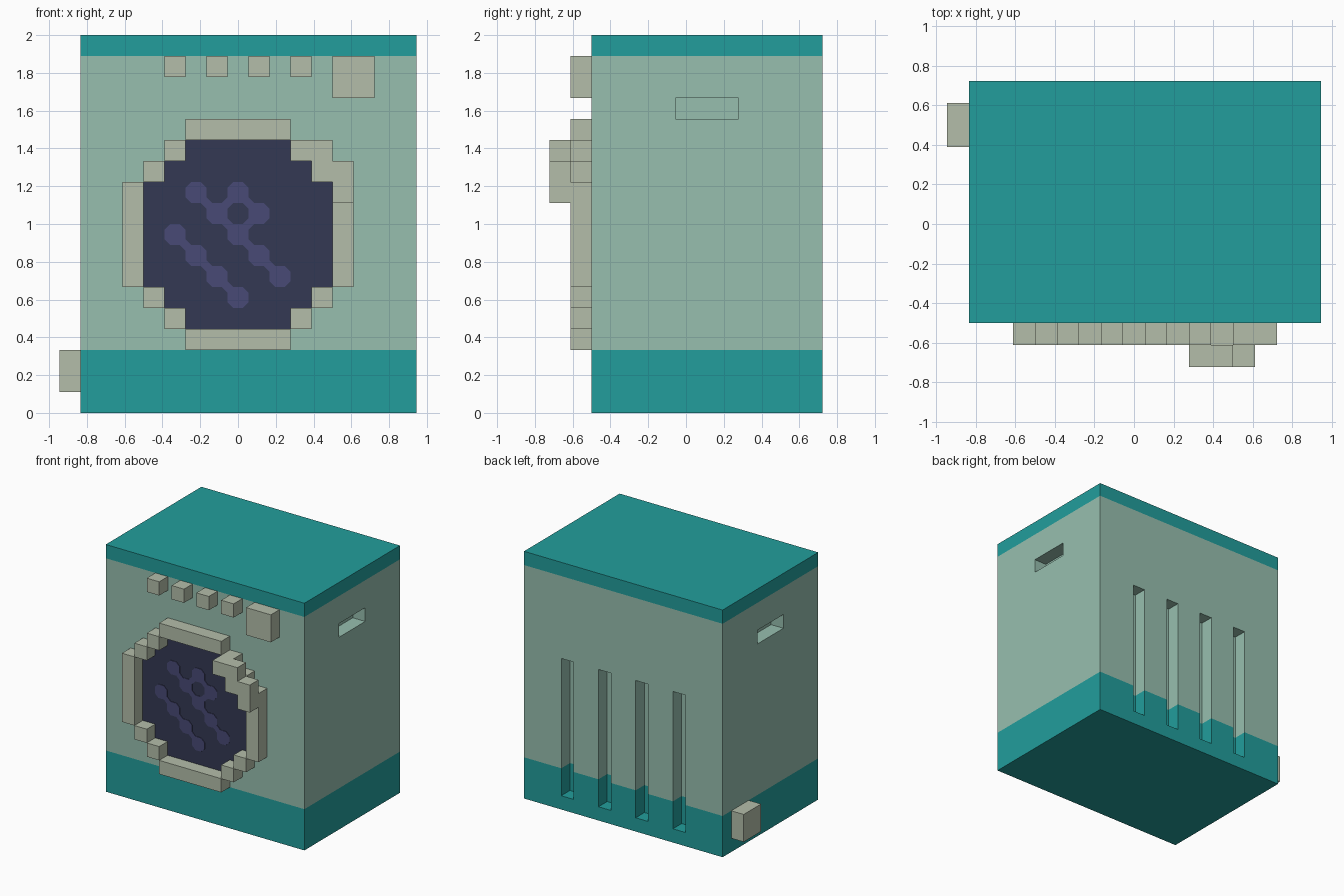
import bpy, bmesh
from mathutils import Vector

cube = bpy.data.objects.get("Cube")
if cube:
    bpy.data.objects.remove(cube, do_unlink=True)

# Everything sits on a block grid: 17 x 13 x 18 cells
U = 2 / 18
ORIGIN = Vector((-8.5 * U, -6.5 * U, 0))
FRONT = 2          # grid row of the cabinet's front face
THIN = 0.004 / U   # plate thickness in cells


def P(x, y, z):
    return ORIGIN + Vector((x, y, z)) * U


def material(name, hex_code):
    srgb = [int(hex_code[i:i + 2], 16) / 255 for i in (0, 2, 4)]
    lin = [c / 12.92 if c <= 0.04045 else ((c + 0.055) / 1.055) ** 2.4 for c in srgb]
    m = bpy.data.materials.new(name)
    m.use_nodes = True
    m.diffuse_color = (*lin, 1)
    bsdf = next(n for n in m.node_tree.nodes if n.type == 'BSDF_PRINCIPLED')
    bsdf.inputs["Base Color"].default_value = (*lin, 1)
    bsdf.inputs["Roughness"].default_value = 0.8
    return m


TEAL = material("teal", "229E9C")
GREEN = material("pale_green", "97BFAF")
BEIGE = material("beige", "B4BEAA")
NAVY = material("navy_glass", "343953")
VIOLET = material("violet_reflection", "484A76")


def add_prism(bm, pts, y0, y1):
    """Extrude an (x, z) outline from y0 to y1."""
    face = bm.faces.new([bm.verts.new(P(x, y0, z)) for x, z in pts])
    ext = bmesh.ops.extrude_face_region(bm, geom=[face])
    verts = [v for v in ext["geom"] if isinstance(v, bmesh.types.BMVert)]
    bmesh.ops.translate(bm, verts=verts, vec=(0, (y1 - y0) * U, 0))


def add_box(bm, x0, x1, y0, y1, z0, z1):
    add_prism(bm, [(x0, z0), (x1, z0), (x1, z1), (x0, z1)], y0, y1)


def finish(name, bm, *mats):
    bmesh.ops.recalc_face_normals(bm, faces=bm.faces)
    me = bpy.data.meshes.new(name)
    bm.to_mesh(me)
    bm.free()
    for m in mats:
        me.materials.append(m)
    ob = bpy.data.objects.new(name, me)
    bpy.context.collection.objects.link(ob)
    return ob


def box(name, *dims, mat=BEIGE):
    bm = bmesh.new()
    add_box(bm, *dims)
    return finish(name, bm, mat)


# Cabinet with back vents and side hand slots cut one cell deep
cabinet = box("cabinet", 1, 17, FRONT, 13, 0, 18, mat=GREEN)
cabinet.data.materials.append(TEAL)
bm = bmesh.new()
for x in (4, 7, 10, 13):
    add_box(bm, x, x + 1, 12, 14, 1, 11)
for x in (0, 16):
    add_box(bm, x, x + 2, 6, 9, 14, 15)
cutter = finish("recess_cutter", bm)
cutter.hide_render = True
mod = cabinet.modifiers.new("recesses", 'BOOLEAN')
mod.operation, mod.solver, mod.object = 'DIFFERENCE', 'EXACT', cutter
bpy.context.view_layer.objects.active = cabinet
bpy.ops.object.modifier_apply(modifier=mod.name)
bpy.data.objects.remove(cutter, do_unlink=True)

# Teal base and top bands by height
bm = bmesh.new()
bm.from_mesh(cabinet.data)
for z in (3, 17):
    bmesh.ops.bisect_plane(bm, geom=bm.verts[:] + bm.edges[:] + bm.faces[:],
                           plane_co=(0, 0, z * U), plane_no=(0, 0, 1))
for f in bm.faces:
    z = f.calc_center_median().z / U
    f.material_index = 0 if 3 < z < 17 else 1
bm.to_mesh(cabinet.data)
bm.free()

# Door ring: four long bars and stepped corner blocks, symmetric about (8.5, 8.5)
bm = bmesh.new()
for a, b in ((3, 4), (13, 14)):
    add_box(bm, a, b, FRONT - 1, FRONT, 6, 11)
    add_box(bm, 6, 11, FRONT - 1, FRONT, a, b)
for x, z in ((4, 11), (5, 12)):
    for cx in (x, 16 - x):
        for cz in (z, 16 - z):
            add_box(bm, cx, cx + 1, FRONT - 1, FRONT, cz, cz + 1)
finish("door_ring", bm, BEIGE)

# Stepped door handle in front of the ring
bm = bmesh.new()
add_prism(bm, [(11, 12), (12, 12), (12, 11), (13, 11), (13, 10), (14, 10),
               (14, 12), (13, 12), (13, 13), (11, 13)], FRONT - 2, FRONT - 1)
finish("door_handle", bm, BEIGE)

# Door glass: thin stepped plate, left edge upwards then mirrored
left = [(6, 4), (6, 5), (5, 5), (5, 6), (4, 6), (4, 11), (5, 11), (5, 12), (6, 12), (6, 13)]
bm = bmesh.new()
add_prism(bm, left + [(17 - x, z) for x, z in reversed(left)], FRONT - THIN, FRONT)
finish("door_glass", bm, NAVY)

# Glass reflections: chamfered cells, bridged where they touch corner to corner
cells = {(6, 10), (8, 10), (7, 9), (9, 9), (5, 8), (8, 8), (6, 7), (9, 7),
         (7, 6), (10, 6), (8, 5)}
C = 0.27
y0, y1 = FRONT - 2 * THIN, FRONT - THIN
bm = bmesh.new()
for x, z in sorted(cells):
    add_prism(bm, [(x + C, z), (x + 1 - C, z), (x + 1, z + C), (x + 1, z + 1 - C),
                   (x + 1 - C, z + 1), (x + C, z + 1), (x, z + 1 - C), (x, z + C)], y0, y1)
    for dx in (0, 1):
        if (x + 2 * dx - 1, z + 1) in cells:
            kx, kz = x + dx, z + 1
            add_prism(bm, [(kx - C, kz), (kx, kz - C), (kx + C, kz), (kx, kz + C)], y0, y1)
finish("glass_reflections", bm, VIOLET)

# Control buttons, dial and side connector
for n, x in enumerate((5, 7, 9, 11), 1):
    box(f"button_{n}", x, x + 1, FRONT - 1, FRONT, 16, 17)
box("dial", 13, 15, FRONT - 1, FRONT, 15, 17)
box("side_connector", 0, 1, 10, 12, 1, 3)
